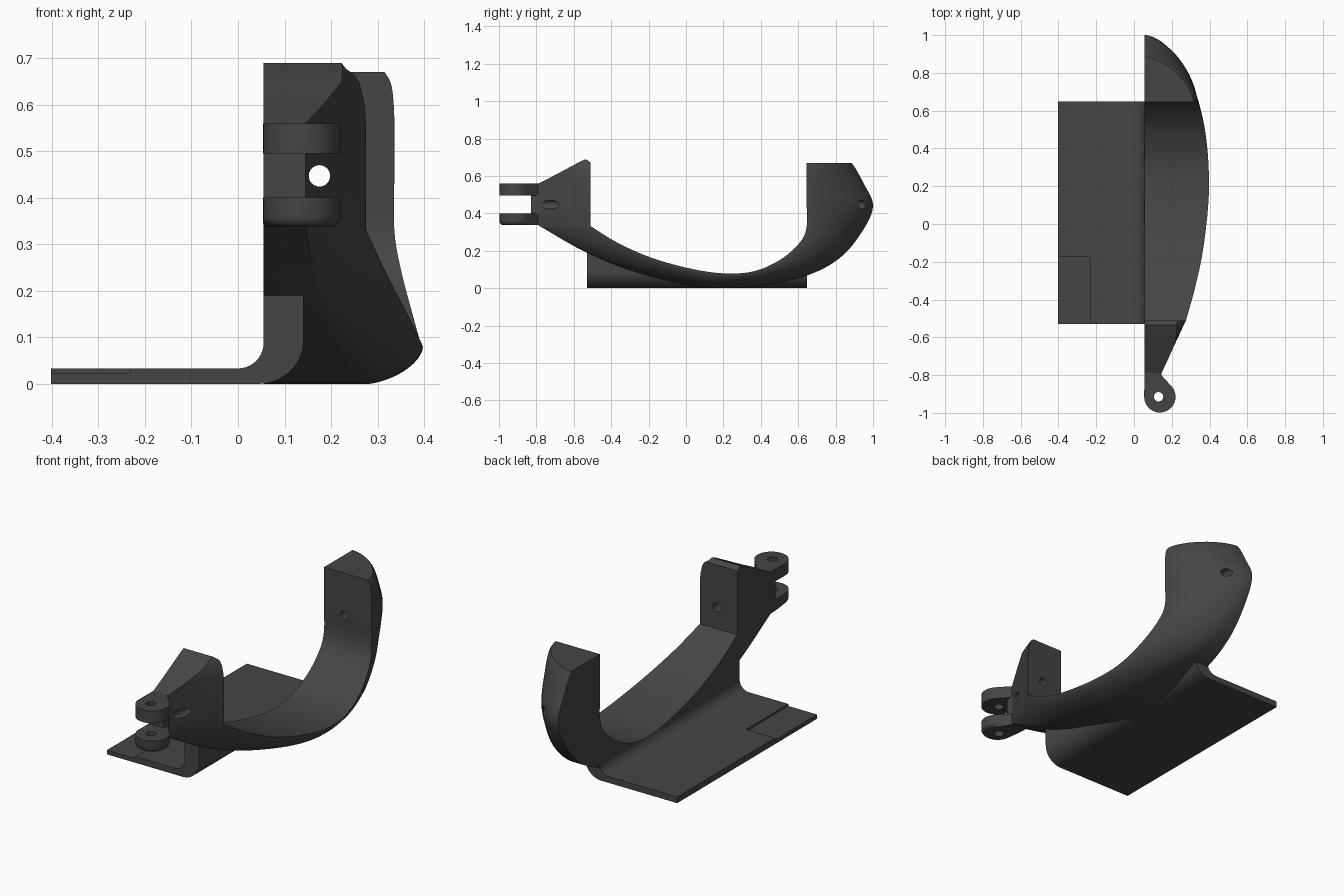
import bpy, bmesh, math
from mathutils import Vector

if "Cube" in bpy.data.objects:
    bpy.data.objects.remove(bpy.data.objects["Cube"], do_unlink=True)

mat = bpy.data.materials.new("dark_grey")
mat.use_nodes = True
GREY = (0.06, 0.06, 0.06, 1)
mat.diffuse_color = GREY
mat.node_tree.nodes["Principled BSDF"].inputs["Base Color"].default_value = GREY

X0 = 0.055  # flat inner side of the cradle


def loft(name, rings):
    """Skin closed rings of equal length and cap both ends."""
    bm = bmesh.new()
    rows = [[bm.verts.new(p) for p in r] for r in rings]
    n = len(rows[0])
    for a, b in zip(rows, rows[1:]):
        for i in range(n):
            j = (i + 1) % n
            bm.faces.new((a[i], a[j], b[j], b[i]))
    bm.faces.new(rows[0])
    bm.faces.new(rows[-1])
    bmesh.ops.remove_doubles(bm, verts=bm.verts, dist=1e-5)
    bmesh.ops.recalc_face_normals(bm, faces=bm.faces)
    me = bpy.data.meshes.new(name)
    bm.to_mesh(me)
    bm.free()
    me.materials.append(mat)
    ob = bpy.data.objects.new(name, me)
    bpy.context.collection.objects.link(ob)
    return ob


def activate(ob):
    bpy.ops.object.select_all(action='DESELECT')
    ob.select_set(True)
    bpy.context.view_layer.objects.active = ob


def cut(ob, cutter):
    activate(ob)
    m = ob.modifiers.new("cut", 'BOOLEAN')
    m.operation, m.solver, m.object = 'DIFFERENCE', 'EXACT', cutter
    bpy.ops.object.modifier_apply(modifier=m.name)
    bpy.data.objects.remove(cutter, do_unlink=True)


def smooth(ob):
    activate(ob)
    bpy.ops.object.shade_smooth_by_angle(angle=math.radians(30))


def rod(center, r, length, along_y):
    """Round cutter along y or z."""
    cx, cy, cz = center
    rings = []
    for s in (-length / 2, length / 2):
        ring = []
        for k in range(32):
            c, d = r * math.cos(k * math.tau / 32), r * math.sin(k * math.tau / 32)
            ring.append((cx + c, cy + s, cz + d) if along_y else (cx + c, cy + d, cz + s))
        rings.append(ring)
    return loft("hole_cutter", rings)


def prism(name, outline, z0, z1):
    return loft(name, [[(x, y, z) for x, y in outline] for z in (z0, z1)])


# Cradle stations: inner y, z; outer y, z; width x; flat share; roundness
POST = [
    (-.51, .672, -.535, .69, .235, .93, 1),
    (-.51, .665, -.56, .68, .25, .87, 1),
    (-.51, .645, -.62, .648, .262, .81, 1),
    (-.51, .60, -.71, .60, .272, .59, 1),
    (-.51, .56, -.79, .56, .275, .41, 1),
    (-.51, .45, -.79, .45, .275, .41, 1),
]
SWEEP = [
    (-.51, .332, -.79, .337, .275, .41, 1),
    (-.35, .235, -.53, .19, .32, .45, 1.2),
    (-.14, .148, -.25, .08, .365, .52, 1.45),
    (.13, .086, .10, .003, .395, .6, 1.7),
    (.34, .086, .38, .012, .393, .58, 1.7),
    (.50, .15, .64, .066, .375, .4, 1.7),
    (.61, .246, .82, .16, .35, .2, 1.65),
    (.645, .33, .94, .30, .336, .06, 1.6),
    (.645, .45, 1.0, .44, .336, .02, 1.6),
    (.645, .57, .95, .56, .336, .02, 1.6),
    (.645, .64, .903, .645, .33, .02, 1.6),
    (.645, .67, .885, .67, .315, .02, 1.6),
]


def spline(keys, steps=6):
    """Catmull-Rom interpolation of every station value."""
    out = []
    for i in range(len(keys) - 1):
        q = [keys[max(i - 1, 0)], keys[i], keys[i + 1], keys[min(i + 2, len(keys) - 1)]]
        for s in range(steps):
            t = s / steps
            out.append([b + .5 * t * (c - a + t * (2*a - 5*b + 4*c - d + t * (3*(b - c) + d - a)))
                        for a, b, c, d in zip(*q)])
    return out + [list(keys[-1])]


def section(st):
    py, pz, qy, qz, w, a, n = st
    a = max(a, .02)
    P, Q = Vector((py, pz)), Vector((qy, qz))
    uh = [(0, 0)]
    for k in range(17):
        t = math.pi / 2 * (1 - k / 16)
        v = max(math.sin(t), 0) ** (2 / n)
        h = max(math.cos(t), 0) ** (2 / n)
        uh.append((a + (1 - a) * v, h))
    uh.append((0, 1))
    pts = []
    for u, h in uh:
        p = P.lerp(Q, h)
        pts.append((X0 + u * (w - X0), p.x, max(p.y, 0)))
    return pts


stations = spline(SWEEP)
cradle = loft("cradle", [section(s) for s in list(POST) + stations])
# Screw hole through both posts
cut(cradle, rod((.175, 0, .447), .023, 2.2, True))
smooth(cradle)


# Mounting bracket: flat plate bending up into the cradle
def inner_height(y):
    for a, b in zip(stations, stations[1:]):
        if a[0] <= y <= b[0] and b[0] > a[0]:
            return a[1] + (b[1] - a[1]) * (y - a[0]) / (b[0] - a[0])
    return .33


def arc(cx, cz, r, a0, a1, n=10):
    return [(cx + r * math.cos(math.radians(a0 + (a1 - a0) * k / n)),
             cz + r * math.sin(math.radians(a0 + (a1 - a0) * k / n))) for k in range(n + 1)]


profile = [(-.402, 0), (-.402, .033)] + arc(0, .088, .055, -90, 0)
profile += [(X0, .202), (.141, .202)] + arc(.046, .095, .095, 0, -90)
rings = []
for k in range(41):
    y = -.53 + 1.178 * k / 40
    top = min(.202, inner_height(y) - .001)
    rings.append([(x, y, min(z, top)) for x, z in profile])
bracket = loft("bracket", rings)
# Shallow recess in the front corner of the plate
recess = prism("recess_cutter", [(-.5, -.6), (-.232, -.6), (-.232, -.175), (-.5, -.175)], .022, .1)
cut(bracket, recess)
smooth(bracket)

# Hinge: two drilled lugs and the web joining them
HX, HY, HR = .137, -.915, .083
outline = [(X0, -.78), (.137, -.78), (.137, -.792)] + arc(HX, HY, HR, 45, -180, 28)
for name, z0, z1 in (("lower_hinge_lug", .337, .40), ("upper_hinge_lug", .495, .56)):
    lug = prism(name, outline, z0, z1)
    if name.startswith("lower"):
        # Rounded underside
        bm = bmesh.new()
        bm.from_mesh(lug.data)
        rim = [e for e in bm.edges if all(v.co.z < z0 + .001 and v.co.y < -.8 for v in e.verts)]
        bmesh.ops.bevel(bm, geom=rim, offset=.022, segments=4, profile=.5, affect='EDGES')
        bm.to_mesh(lug.data)
        bm.free()
    cut(lug, rod((.13, -.915, .45), .025, .6, False))
    smooth(lug)
prism("hinge_web", [(X0, -.83), (.145, -.83), (.145, -.78), (X0, -.78)], .39, .505)
